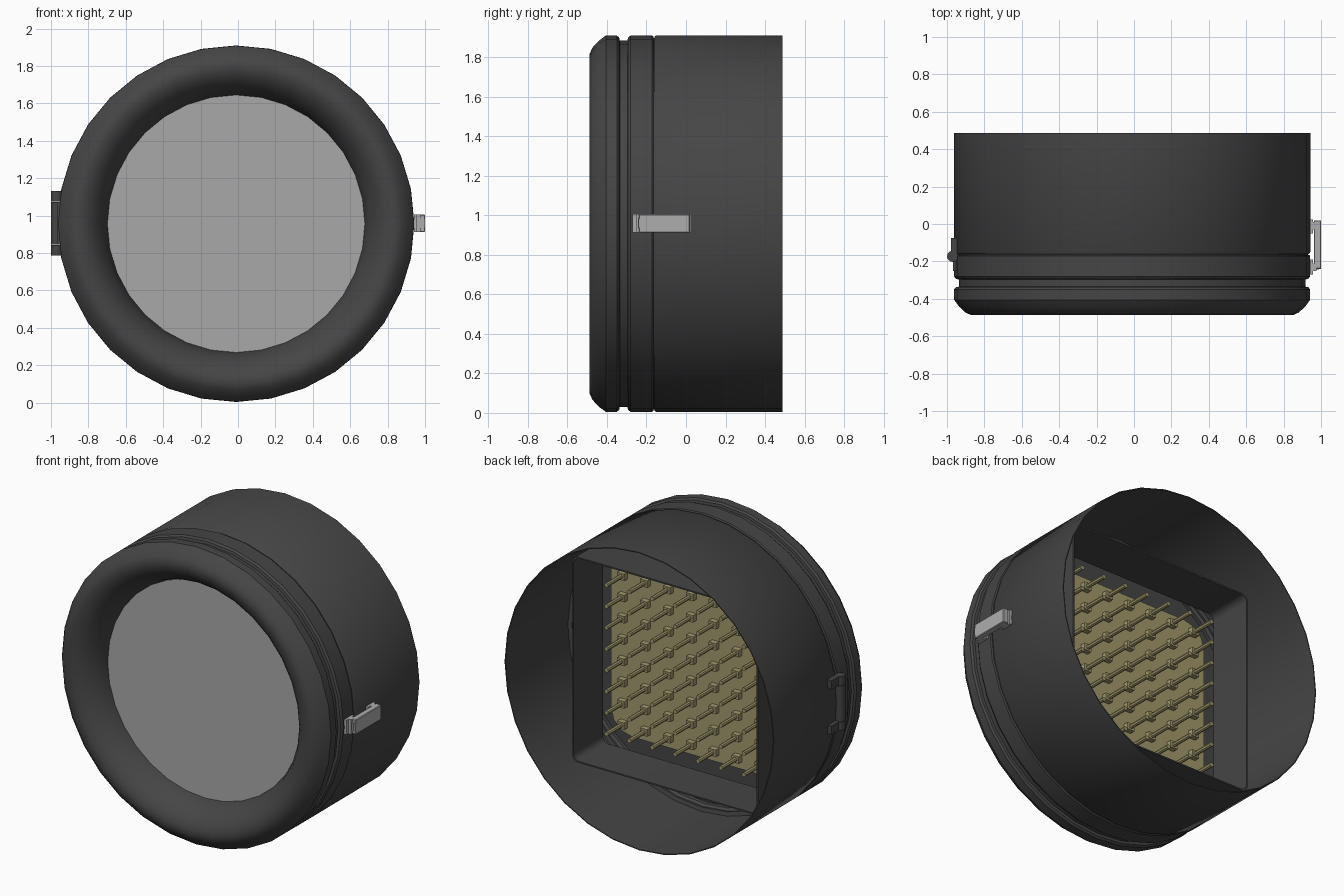
import bpy, bmesh, math
from mathutils import Matrix, Vector

if "Cube" in bpy.data.objects:
    bpy.data.objects.remove(bpy.data.objects["Cube"])

CX, CZ, SIDES = -0.01, 0.957, 32


def material(name, rgb):
    m = bpy.data.materials.new(name)
    m.diffuse_color = (*rgb, 1)
    m.use_nodes = True
    m.node_tree.nodes["Principled BSDF"].inputs["Base Color"].default_value = m.diffuse_color
    return m


DARK = material("dark_grey", (0.06, 0.06, 0.06))
LENS = material("lens_grey", (0.395, 0.395, 0.395))
STEEL = material("light_steel", (0.42, 0.42, 0.42))
OLIVE = material("olive_board", (0.36, 0.32, 0.15))


def finish(name, bm, mat, smooth=False, bevel=0.0):
    me = bpy.data.meshes.new(name)
    bmesh.ops.recalc_face_normals(bm, faces=bm.faces)
    bm.to_mesh(me)
    bm.free()
    ob = bpy.data.objects.new(name, me)
    bpy.context.collection.objects.link(ob)
    me.materials.append(mat)
    if bevel:
        b = ob.modifiers.new("bevel", "BEVEL")
        b.width, b.segments = bevel, 1
    if smooth:
        bpy.ops.object.select_all(action='DESELECT')
        ob.select_set(True)
        bpy.context.view_layer.objects.active = ob
        bpy.ops.object.shade_smooth_by_angle(angle=math.radians(35))
    return ob


def lathe(name, profile, mat):
    """Turn a closed loop of (radius, y) points round the lamp axis."""
    bm = bmesh.new()
    rings = []
    for i in range(SIDES):
        a = 2 * math.pi * i / SIDES
        rings.append([bm.verts.new((CX + r * math.sin(a), y, CZ + r * math.cos(a)))
                      for r, y in profile])
    n = len(profile)
    for i in range(SIDES):
        p, q = rings[i], rings[(i + 1) % SIDES]
        for j in range(n):
            k = (j + 1) % n
            bm.faces.new((p[j], p[k], q[k], q[j]))
    return finish(name, bm, mat, True)


def add_box(bm, x, y, z):
    c = Vector(((x[0] + x[1]) / 2, (y[0] + y[1]) / 2, (z[0] + z[1]) / 2))
    s = Matrix.Diagonal((x[1] - x[0], y[1] - y[0], z[1] - z[0], 1))
    bmesh.ops.create_cube(bm, size=1, matrix=Matrix.Translation(c) @ s)


def boxes(name, parts, mat, bevel=0.0):
    bm = bmesh.new()
    for p in parts:
        add_box(bm, *p)
    return finish(name, bm, mat, False, bevel)


def rounded_loop(bm, hx, hz, rad, y):
    """Rounded rectangle of vertices in the plane at y."""
    loop = []
    for sx, sz, start in ((1, 1, 0), (-1, 1, 90), (-1, -1, 180), (1, -1, 270)):
        for k in range(4):
            a = math.radians(start + 30 * k)
            loop.append(bm.verts.new((CX + sx * (hx - rad) + rad * math.cos(a), y,
                                      CZ + sz * (hz - rad) + rad * math.sin(a))))
    return loop


def bridge(bm, p, q):
    for j in range(len(p)):
        k = (j + 1) % len(p)
        bm.faces.new((p[j], p[k], q[k], q[j]))


# Rear housing: thin open shell with a rounded front lip
lathe("housing", [(0.953, 0.487), (0.953, -0.150), (0.946, -0.160), (0.918, -0.160),
                  (0.918, -0.145), (0.944, -0.140), (0.947, 0.487)], DARK)

# Door ring, groove and rolled front bezel
lathe("door_bezel", [
    (0.918, -0.156), (0.940, -0.156), (0.940, -0.164), (0.946, -0.165), (0.952, -0.172),
    (0.952, -0.280), (0.942, -0.293), (0.926, -0.297), (0.926, -0.335), (0.942, -0.338),
    (0.952, -0.350), (0.952, -0.405), (0.925, -0.442), (0.890, -0.474), (0.860, -0.487),
    (0.825, -0.485), (0.785, -0.467), (0.748, -0.433), (0.715, -0.385), (0.688, -0.318),
    (0.688, -0.305), (0.900, -0.280), (0.905, -0.170)], DARK)

# Front lens
bm = bmesh.new()
m = Matrix.Translation((CX, -0.312, CZ)) @ Matrix.Rotation(math.pi / 2, 4, 'X')
bmesh.ops.create_cone(bm, cap_ends=True, segments=SIDES, radius1=0.69, radius2=0.69,
                      depth=0.014, matrix=m)
finish("lens", bm, LENS, True)

# Circuit board with rounded corners
bm = bmesh.new()
front, back = (rounded_loop(bm, 0.66, 0.615, 0.15, y) for y in (-0.185, -0.17))
bridge(bm, front, back)
bm.faces.new(front)
bm.faces.new(back)
finish("board", bm, OLIVE)

# Dark ring seating the board
lathe("board_seat", [(0.600, -0.205), (0.915, -0.205), (0.915, -0.192), (0.600, -0.192)], DARK)

# Square shroud behind the board: thin tube with softened corners
bm = bmesh.new()
loops = [rounded_loop(bm, h, h, 0.04, y) for h, y in
         ((0.657, 0.225), (0.657, -0.07), (0.648, -0.07), (0.648, 0.225))]
for i in range(4):
    bridge(bm, loops[i], loops[(i + 1) % 4])
finish("square_shroud", bm, DARK, True)

# Grid of rear pins, each with a small block at its foot
pins, feet = bmesh.new(), bmesh.new()
for c in range(8):
    for r in range(9):
        x, z = CX + (c - 3.5) * 0.162, CZ + (r - 4) * 0.136
        m = Matrix.Translation((x, -0.08, z)) @ Matrix.Rotation(math.pi / 2, 4, 'X')
        bmesh.ops.create_cone(pins, cap_ends=True, segments=8, radius1=0.014,
                              radius2=0.014, depth=0.18, matrix=m)
        add_box(feet, (x - 0.025, x + 0.025), (-0.172, -0.135), (z - 0.022, z + 0.022))
finish("pins", pins, OLIVE, True)
finish("pin_feet", feet, OLIVE)

# Hinge on the left: barrel in three knuckles, leaves on alternate sides
bm = bmesh.new()
for z0, z1 in ((0.787, 0.842), (0.846, 1.072), (1.076, 1.132)):
    bmesh.ops.create_cone(bm, cap_ends=True, segments=12, radius1=0.03, radius2=0.03,
                          depth=z1 - z0, matrix=Matrix.Translation((-0.97, -0.173, (z0 + z1) / 2)))
finish("hinge_barrel", bm, DARK, True)
boxes("hinge_leaves", [((-0.978, -0.945), (-0.173, -0.075), (0.787, 0.842)),
                       ((-0.978, -0.945), (-0.173, -0.075), (1.076, 1.132)),
                       ((-0.968, -0.935), (-0.25, -0.173), (0.846, 1.072))], DARK)

# Latch on the right: lever, two mounts with posts, hook
Z = (0.912, 1.006)
boxes("latch_lever", [((0.962, 1.0), (-0.238, 0.02), Z)], STEEL, 0.004)
boxes("latch_mounts", [((0.940, 0.957), (-0.27, -0.19), Z),
                       ((0.940, 0.957), (-0.05, 0.025), Z),
                       ((0.950, 0.975), (-0.25, -0.21), Z),
                       ((0.950, 0.975), (-0.03, 0.01), Z)], STEEL)
boxes("latch_hook", [((0.965, 0.988), (-0.243, -0.22), (0.935, 0.985)),
                     ((0.985, 1.0), (-0.24, -0.215), (0.937, 0.982))], STEEL)
